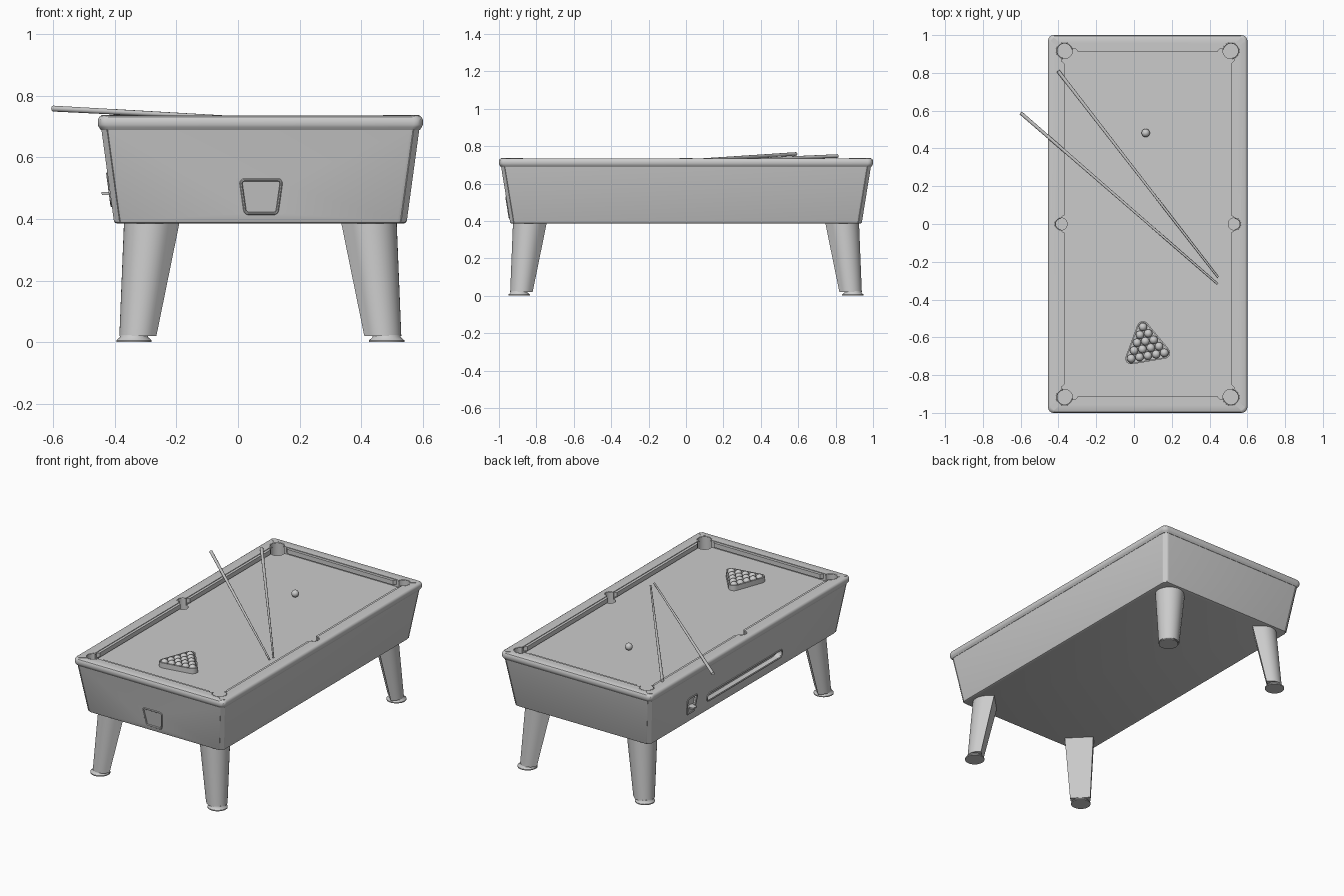
import bpy, bmesh, math
from mathutils import Vector

if "Cube" in bpy.data.objects:
    bpy.data.objects.remove(bpy.data.objects["Cube"])

grey = bpy.data.materials.new("plain_grey")
grey.use_nodes = True
grey.diffuse_color = (0.6, 0.6, 0.6, 1)
grey.node_tree.nodes["Principled BSDF"].inputs["Base Color"].default_value = (0.6, 0.6, 0.6, 1)

CX = 0.0725          # table centre in x
BED = 0.69           # playing surface height
TOP = 0.735          # rail height
SIGNS = [(sx, sy) for sx in (-1, 1) for sy in (-1, 1)]


def finish(obj, smooth=True):
    """Give the part its material and shading."""
    bpy.ops.object.select_all(action='DESELECT')
    obj.select_set(True)
    bpy.context.view_layer.objects.active = obj
    if not obj.data.materials:
        obj.data.materials.append(grey)
    if smooth:
        bpy.ops.object.shade_smooth_by_angle(angle=math.radians(35))
    return obj


def loft(name, rings, closed=False):
    """Skin a list of equal rings; cap the ends, or join last to first."""
    bm = bmesh.new()
    vs = [[bm.verts.new(p) for p in ring] for ring in rings]
    n = len(vs[0])
    for a, b in zip(vs, vs[1:] + (vs[:1] if closed else [])):
        for i in range(n):
            bm.faces.new((a[i], a[(i + 1) % n], b[(i + 1) % n], b[i]))
    if not closed:
        bm.faces.new(vs[0])
        bm.faces.new(vs[-1])
    bmesh.ops.recalc_face_normals(bm, faces=bm.faces)
    me = bpy.data.meshes.new(name)
    bm.to_mesh(me)
    bm.free()
    obj = bpy.data.objects.new(name, me)
    bpy.context.collection.objects.link(obj)
    return finish(obj)


def round_poly(centres, r, n=6):
    """Outline around counter-clockwise corner centres, swept by radius r."""
    pts, c = [], [Vector(p) for p in centres]
    for i, p in enumerate(c):
        d0, d1 = p - c[i - 1], c[(i + 1) % len(c)] - p
        a0 = math.atan2(d0.y, d0.x) - math.pi / 2
        a1 = math.atan2(d1.y, d1.x) - math.pi / 2
        sweep = (a1 - a0) % (2 * math.pi)
        for k in range(n + 1):
            a = a0 + sweep * k / n
            pts.append((p.x + r * math.cos(a), p.y + r * math.sin(a)))
    return pts


def rect_ring(hx, hy, z, r=0.03):
    x, y = hx - r, hy - r
    return [(CX + u, v, z) for u, v in round_poly([(-x, -y), (x, -y), (x, y), (-x, y)], r)]


def prism(name, outline, z0, z1):
    return loft(name, [[(x, y, z) for x, y in outline] for z in (z0, z1)])


def circle(x, y, r, n=32):
    return [(x + r * math.cos(2 * math.pi * k / n), y + r * math.sin(2 * math.pi * k / n)) for k in range(n)]


def cut(obj, cutter):
    mod = obj.modifiers.new("cut", 'BOOLEAN')
    mod.operation, mod.solver, mod.object = 'DIFFERENCE', 'EXACT', cutter
    bpy.context.view_layer.objects.active = obj
    bpy.ops.object.modifier_apply(modifier=mod.name)


def tube(name, pts, r, cyclic):
    """Round bar along a list of points."""
    cu = bpy.data.curves.new(name, 'CURVE')
    cu.dimensions, cu.bevel_depth, cu.bevel_resolution, cu.use_fill_caps = '3D', r, 2, True
    sp = cu.splines.new('POLY')
    sp.points.add(len(pts) - 1)
    for q, p in zip(sp.points, pts):
        q.co = (*p, 1)
    sp.use_cyclic_u = cyclic
    obj = bpy.data.objects.new(name, cu)
    bpy.context.collection.objects.link(obj)
    finish(obj, False)
    bpy.ops.object.convert(target='MESH')
    return finish(bpy.context.object)


def ball(name, x, y, r=0.022):
    bpy.ops.mesh.primitive_uv_sphere_add(segments=24, ring_count=14, radius=r, location=(x, y, BED + r))
    obj = bpy.context.object
    obj.name = name
    return finish(obj)


# Cabinet and rail frame
cabinet = loft("cabinet", [rect_ring(0.465, 0.93, 0.385), rect_ring(0.472, 0.937, 0.388),
                           rect_ring(0.475, 0.94, 0.395), rect_ring(0.5155, 0.988, BED)])
rail = loft("rail_frame", [
    rect_ring(0.517, 0.99, 0.688), rect_ring(0.524, 0.997, 0.698), rect_ring(0.5275, 1.0, 0.705),
    rect_ring(0.5275, 1.0, 0.722), rect_ring(0.523, 0.9955, 0.731), rect_ring(0.516, 0.988, TOP),
    rect_ring(0.4575, 0.93, TOP, 0.005), rect_ring(0.4575, 0.93, 0.688, 0.005)], closed=True)

# Pockets with raised lips
pockets = [(sx * 0.4405, sy * 0.917, 0.042) for sx, sy in SIGNS] + [(sx * 0.4585, 0, 0.032) for sx in (-1, 1)]
for x, y, r in pockets:
    cutter = prism("pocket_cutter", circle(CX + x, y, r), 0.61, 0.8)
    for obj in (cabinet, rail):
        cut(obj, cutter)
    bpy.data.objects.remove(cutter)
    mid = math.atan2(y * 0.5, x) if y else math.atan2(0, x)
    half = math.radians(125 if y else 88)
    arc = [mid + half * (k / 12 - 1) for k in range(25)]
    tube("pocket_lip", [(CX + x + r * math.cos(a), y + r * math.sin(a), TOP - 0.002) for a in arc], 0.004, False)

# Cushions
for s in (-1, 1):
    prism("end_cushion", [(CX - 0.385, s * 0.932), (CX + 0.385, s * 0.932),
                          (CX + 0.37, s * 0.913), (CX - 0.37, s * 0.913)], 0.703, 0.731)
    for t in (-1, 1):
        prism("side_cushion", [(CX + s * 0.459, t * 0.036), (CX + s * 0.459, t * 0.865),
                               (CX + s * 0.4415, t * 0.85), (CX + s * 0.4415, t * 0.046)], 0.703, 0.731)

# Corner straps, corner trims, legs and feet
for sx, sy in SIGNS:
    def place(u, v, z):
        return (CX + sx * u, sy * v, z)

    w = 0.009
    loft("corner_strap", [[place(0.47 + w, 0.948 - w, z), place(0.47 - w, 0.948 + w, z),
                           place(0.507 - w, 0.979 + w, z), place(0.507 + w, 0.979 - w, z)] for z in (0.73, 0.737)])
    rings = []
    for z, hx, hy in ((0.392, 0.475, 0.94), (0.7, 0.517, 0.99)):
        u, v = hx - 0.0088, hy - 0.0088
        rings.append([place(u + a + b, v - a + b, z) for a, b in ((w, -0.01), (w, 0.0), (-w, 0.0), (-w, -0.01))])
    loft("corner_trim", rings)

    rings = []
    for z, u, v, r, e in ((0.02, 0.3975, 0.88, 0.06, 0.025), (0.39, 0.3575, 0.84, 0.085, 0.05)):
        arc = [math.radians(-45 + 180 * k / 20) for k in range(21)]
        ring = [place(u + r * math.cos(a), v + r * math.sin(a), z) for a in arc]
        d = math.sqrt(0.5)
        ring += [place(u + (-r - e) * d, v + (r - e) * d, z), place(u + (r - e) * d, v + (-r - e) * d, z)]
        rings.append(ring)
    loft("leg", rings)
    loft("foot", [[(x, y, z) for x, y in circle(CX + sx * 0.41, sy * 0.8925, r)]
                  for z, r in ((0, 0.0575), (0.006, 0.0575), (0.016, 0.046), (0.024, 0.044))])


# Recessed fittings with rims on the sloping faces
def on_front(u, v, d):
    return (u, -(0.94 + (v - 0.395) * 0.163 + d), v)


def on_side(u, v, d):
    return (CX - (0.475 + (v - 0.395) * 0.137 + d), u, v)


def fitting(name, face, centres, r, depth):
    outline = round_poly(centres, r)
    cutter = loft("fitting_cutter", [[face(u, v, d) for u, v in outline] for d in (-depth, 0.03)])
    cut(cabinet, cutter)
    bpy.data.objects.remove(cutter)
    tube(name + "_rim", [face(u, v, 0) for u, v in outline], 0.005, True)


fitting("ball_door", on_front, [(0.034, 0.43), (0.116, 0.43), (0.128, 0.515), (0.022, 0.515)], 0.012, 0.004)
fitting("ball_return", on_side, [(-0.345, 0.475), (0.355, 0.475)], 0.026, 0.04)
fitting("coin_slot", on_side, [(0.515, 0.455), (0.565, 0.455), (0.575, 0.535), (0.505, 0.535)], 0.012, 0.015)
loft("coin_drawer", [[on_side(u, v, d) for u, v in ((0.51, 0.45), (0.57, 0.45), (0.57, 0.485), (0.51, 0.485))]
                     for d in (-0.02, 0.003)])
loft("coin_lever", [[on_side(u, v, d) for u, v in ((0.52, 0.477), (0.56, 0.477), (0.56, 0.487), (0.52, 0.487))]
                    for d in (-0.02, 0.028)])
finish(cabinet)
finish(rail)

# Balls, racked in five rows, and the cue ball
tilt = math.radians(9.7)
along, back = Vector((math.cos(tilt), math.sin(tilt))), Vector((math.sin(tilt), -math.cos(tilt)))
apex, step = Vector((0.047, -0.545)), 0.0445
for row in range(5):
    for k in range(row + 1):
        p = apex + back * (row * step * 0.866) + along * ((k - row / 2) * step)
        ball("racked_ball", p.x, p.y)
ball("cue_ball", 0.062, 0.482)

# Triangle rack
base = apex + back * (4 * step * 0.866)
corners = [apex, base - along * 2 * step, base + along * 2 * step]
inner, outer = round_poly(corners, 0.0235), round_poly(corners, 0.031)
loft("triangle_rack", [[(x, y, z) for x, y in o] for o, z in
                       ((outer, BED), (outer, 0.722), (inner, 0.722), (inner, BED))], closed=True)

# Cues leaning over the rail
for butt, tip in (((-0.6, 0.588, 0.758), (0.443, -0.318, 0.703)), ((-0.402, 0.81, 0.747), (0.445, -0.282, 0.703))):
    a, b = Vector(butt), Vector(tip)
    bpy.ops.mesh.primitive_cone_add(vertices=16, radius1=0.0095, radius2=0.005, depth=(b - a).length,
                                    location=(a + b) / 2, rotation=(b - a).to_track_quat('Z', 'Y').to_euler())
    bpy.context.object.name = "cue"
    finish(bpy.context.object)
